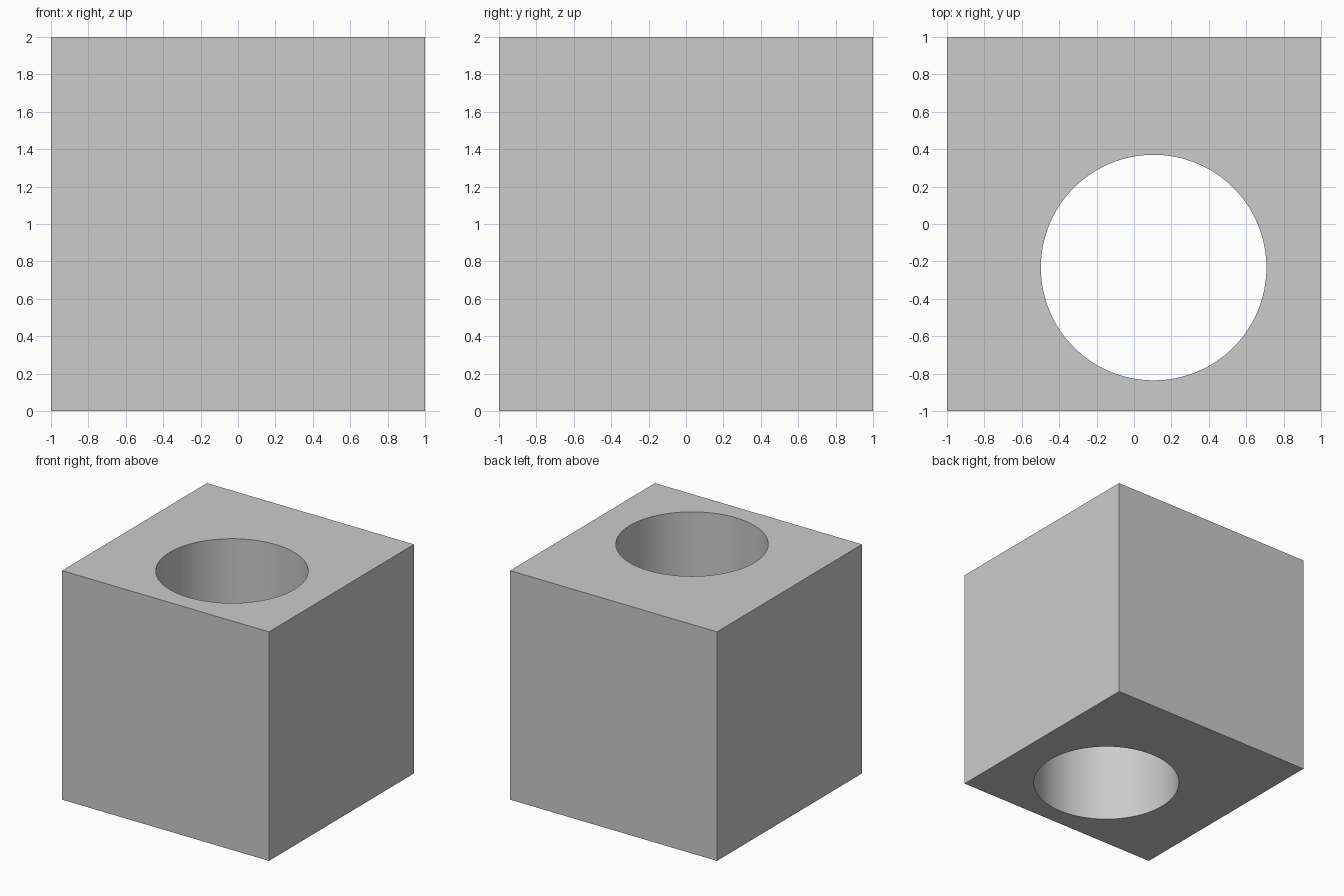
import bpy

if "Cube" in bpy.data.objects:
    bpy.data.objects.remove(bpy.data.objects["Cube"])

# Solid cube block standing on the ground
bpy.ops.mesh.primitive_cube_add(size=2, location=(0, 0, 1))
block = bpy.context.object
block.name = "block"

# Cutter for the off-centre vertical through hole
bpy.ops.mesh.primitive_cylinder_add(vertices=128, radius=0.603, depth=3,
                                    location=(0.105, -0.233, 1))
cutter = bpy.context.object
cutter.name = "hole_cutter"
cutter.hide_render = True

# Bore the hole
bore = block.modifiers.new("bore", 'BOOLEAN')
bore.operation = 'DIFFERENCE'
bore.solver = 'EXACT'
bore.object = cutter

bpy.ops.object.select_all(action='DESELECT')
block.select_set(True)
bpy.context.view_layer.objects.active = block
bpy.ops.object.modifier_apply(modifier=bore.name)
bpy.data.objects.remove(cutter, do_unlink=True)

# Smooth bore wall, crisp block edges
bpy.ops.object.shade_smooth_by_angle()
